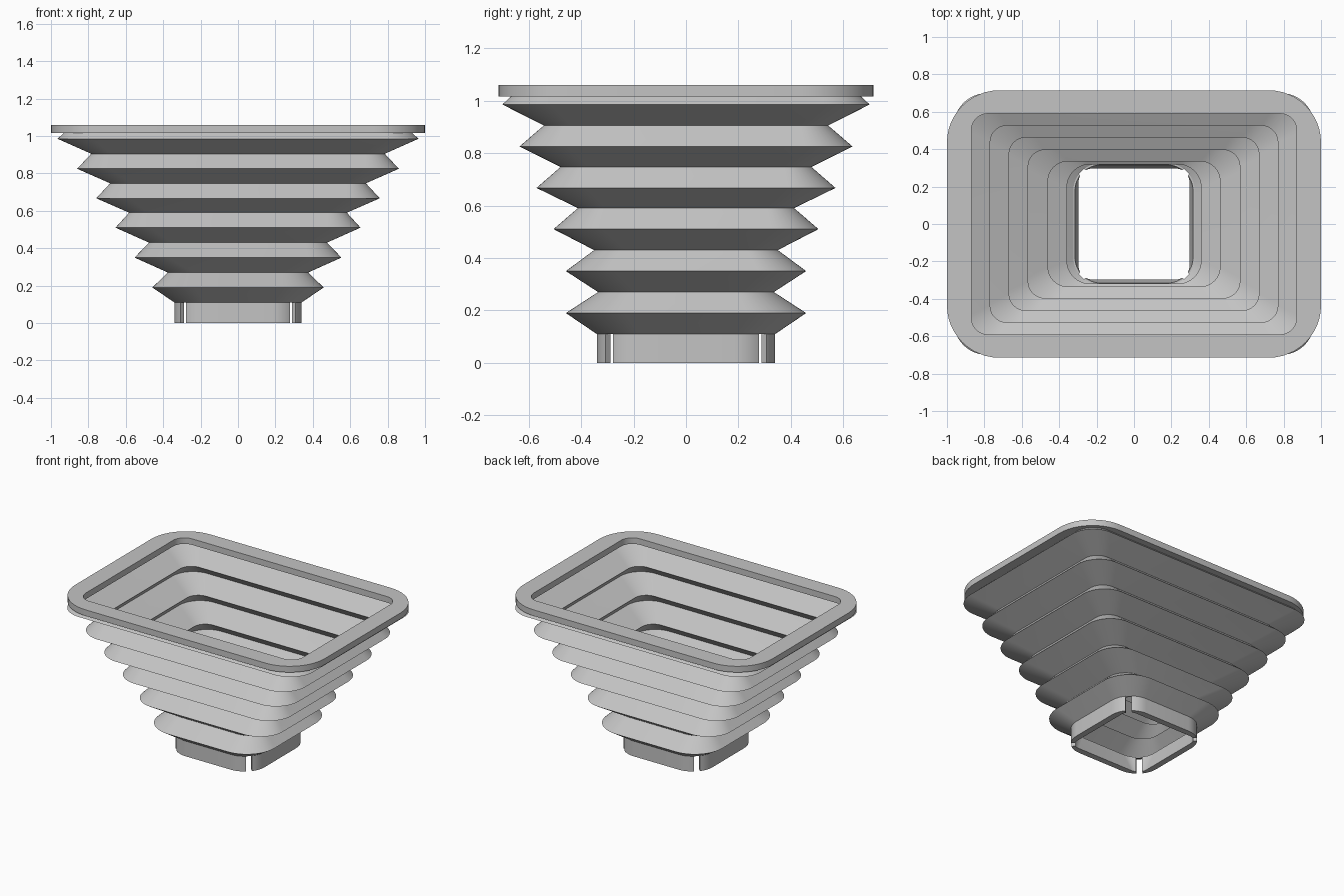
import bpy, bmesh, math
from mathutils import Vector

cube = bpy.data.objects.get("Cube")
if cube:
    bpy.data.objects.remove(cube, do_unlink=True)

grey = bpy.data.materials.new("light grey")
grey.use_nodes = True
grey.diffuse_color = (0.55, 0.55, 0.55, 1)
grey.node_tree.nodes["Principled BSDF"].inputs["Base Color"].default_value = grey.diffuse_color

SEGMENTS = 12  # steps per rounded corner


def ring(bm, hx, hy, r, z):
    """Rounded rectangle of vertices."""
    verts = []
    for q, (sx, sy) in enumerate([(1, 1), (-1, 1), (-1, -1), (1, -1)]):
        for i in range(SEGMENTS + 1):
            a = math.pi / 2 * (q + i / SEGMENTS)
            verts.append(bm.verts.new((sx * (hx - r) + r * math.cos(a),
                                       sy * (hy - r) + r * math.sin(a), z)))
    return verts


def loft(profile):
    """Closed tube: the profile runs up the outside and back down the inside."""
    bm = bmesh.new()
    rings = [ring(bm, *p) for p in profile]
    for a, b in zip(rings, rings[1:] + rings[:1]):
        for i in range(len(a)):
            j = (i + 1) % len(a)
            bm.faces.new((a[i], a[j], b[j], b[i]))
    return bm


def finish(bm, name):
    bmesh.ops.recalc_face_normals(bm, faces=bm.faces)
    mesh = bpy.data.meshes.new(name)
    bm.to_mesh(mesh)
    bm.free()
    mesh.materials.append(grey)
    obj = bpy.data.objects.new(name, mesh)
    bpy.context.collection.objects.link(obj)
    bpy.ops.object.select_all(action='DESELECT')
    obj.select_set(True)
    bpy.context.view_layer.objects.active = obj
    bpy.ops.object.shade_smooth_by_angle(angle=math.radians(25))
    return obj


# Bellows: folded thin wall, alternating valleys and ridges
RIDGE, VALLEY = 0.18, 0.105
outer = [
    (0.34, 0.34, 0.16, 0.11),
    (0.458, 0.458, 0.22, 0.19), (0.375, 0.335, 0.14, 0.27),
    (0.553, 0.458, RIDGE, 0.35), (0.476, 0.35, 0.12, 0.43),
    (0.655, 0.505, RIDGE, 0.51), (0.582, 0.412, VALLEY, 0.59),
    (0.758, 0.57, RIDGE, 0.667), (0.684, 0.478, VALLEY, 0.747),
    (0.86, 0.635, RIDGE, 0.825), (0.785, 0.542, VALLEY, 0.905),
    (0.965, 0.70, RIDGE, 0.985), (0.927, 0.663, 0.145, 1.02),
]
WALL = 0.016
inner = [(x - WALL, y - WALL, r - WALL, z) for x, y, r, z in reversed(outer)]
finish(loft(outer + inner), "bellows")

# Flat rim around the wide opening
finish(loft([(1.0, 0.715, 0.28, 1.016), (1.0, 0.715, 0.28, 1.06),
             (0.87, 0.59, 0.09, 1.06), (0.87, 0.59, 0.09, 1.016)]), "top_rim")

# Collar: four walls separated by diagonal corner slits
SLIT = 0.04
for i, side in enumerate(["left", "back", "right", "front"]):
    bm = loft([(0.34, 0.34, 0.16, 0), (0.34, 0.34, 0.16, 0.11),
               (0.316, 0.316, 0.14, 0.11), (0.296, 0.296, 0.07, 0)])
    middle = math.pi / 2 * i
    for turn in (-1, 1):
        a = middle + turn * 3 * math.pi / 4
        normal = Vector((math.cos(a), math.sin(a), 0))
        bmesh.ops.bisect_plane(bm, geom=bm.verts[:] + bm.edges[:] + bm.faces[:],
                               plane_co=-normal * SLIT / 2, plane_no=normal,
                               clear_outer=True)
        bmesh.ops.holes_fill(bm, edges=[e for e in bm.edges if e.is_boundary], sides=0)
    finish(bm, "collar_" + side)
